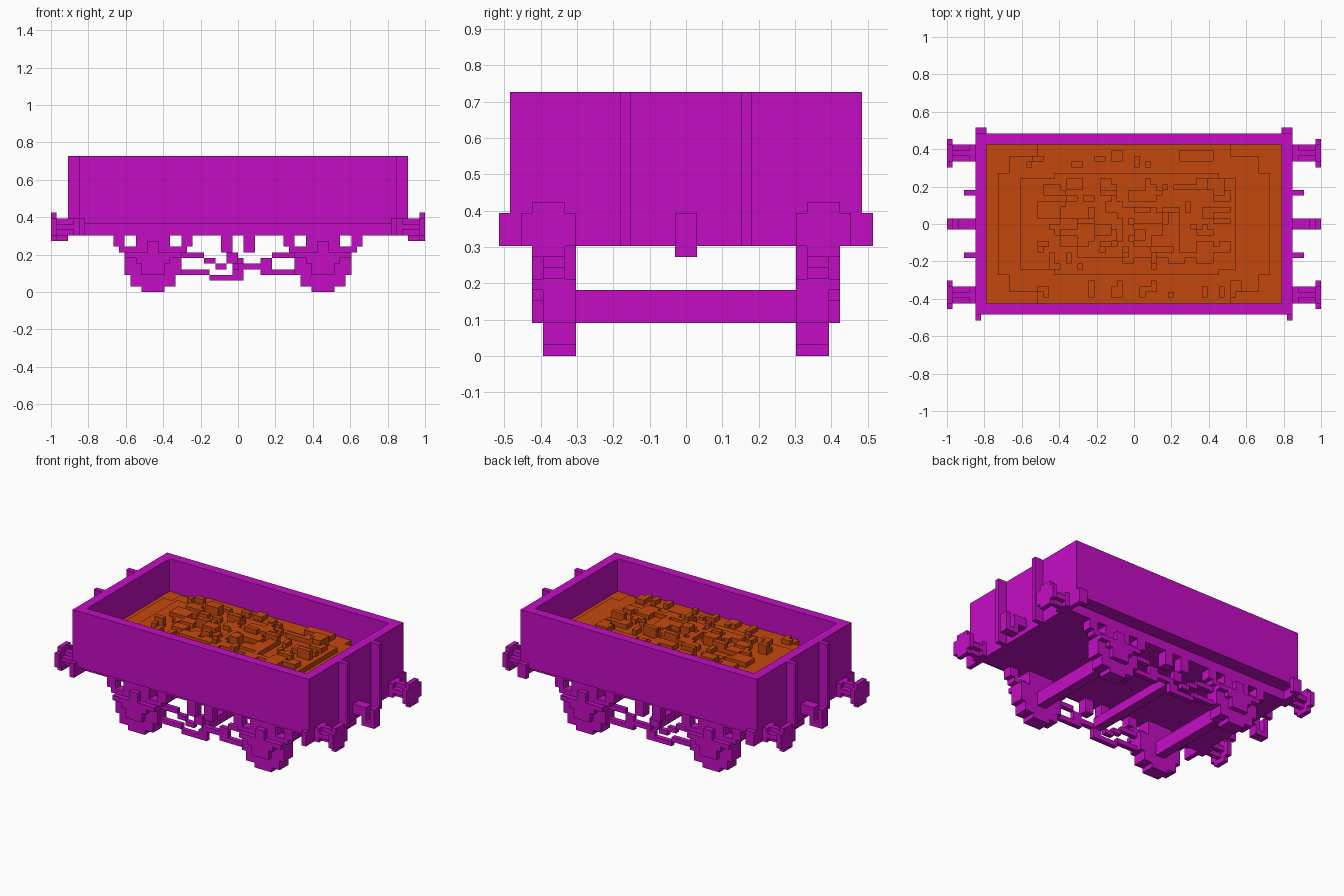
import bpy, bmesh, random
from mathutils import Matrix, Vector

cube = bpy.data.objects.get("Cube")
if cube:
    bpy.data.objects.remove(cube, do_unlink=True)

U = 2 / 66  # one block; all part sizes are whole blocks


def material(name, color):
    m = bpy.data.materials.new(name)
    m.use_nodes = True
    m.diffuse_color = color
    m.node_tree.nodes["Principled BSDF"].inputs["Base Color"].default_value = color
    return m


MAGENTA = material("magenta paint", (0.55, 0.004, 0.55, 1))
ORANGE = material("orange load", (0.55, 0.065, 0.004, 1))


def part(name, boxes, mat=MAGENTA, mirror_x=False, mirror_y=False):
    """Join boxes, each (x0, x1, y0, y1, z0, z1), and mirror them if asked."""
    bm = bmesh.new()
    for sx in (1, -1) if mirror_x else (1,):
        for sy in (1, -1) if mirror_y else (1,):
            for x0, x1, y0, y1, z0, z1 in boxes:
                centre = Vector((sx * (x0 + x1), sy * (y0 + y1), z0 + z1)) * U / 2
                size = Vector((x1 - x0, y1 - y0, z1 - z0)) * U
                bmesh.ops.create_cube(
                    bm, size=1, matrix=Matrix.Translation(centre) @ Matrix.Diagonal(size.to_4d()))
    mesh = bpy.data.meshes.new(name)
    bm.to_mesh(mesh)
    bm.free()
    mesh.materials.append(mat)
    obj = bpy.data.objects.new(name, mesh)
    bpy.context.collection.objects.link(obj)
    return obj


# Body shell and chassis
part("side_walls", [(-28, 28, 14, 16, 12, 24)], mirror_y=True)
part("end_walls", [(26, 28, -14, 14, 12, 24)], mirror_x=True)
part("body_floor", [(-28, 28, -16, 16, 12, 13)])
part("chassis", [(-28, 28, -13, 13, 10, 12)])
part("headstocks", [(27, 28, -17, 17, 10, 13), (26, 28, 16, 17, 10, 13)], mirror_x=True)
part("end_stakes", [(28, 30, 5, 6, 10, 24)], mirror_x=True, mirror_y=True)

# Buffers: cross-shaped shaft and stepped round head
part("buffers", [
    (28, 32, 11, 14, 11, 12), (28, 32, 12, 13, 10, 13), (28, 29, 11, 14, 10, 13),
    (32, 33, 10, 15, 10, 13), (32, 33, 11, 14, 9, 14),
], mirror_x=True, mirror_y=True)

# Coupling hook with hanging link
part("couplings", [
    (28, 31, -1, 1, 11, 13), (30, 31, -1, 1, 9, 13),
    (30, 33, -1, 1, 9, 10), (32, 33, -1, 1, 9, 13),
], mirror_x=True)

# Wheels, suspension and axles at both ends
C = 15
wheel_rows = [(2, 0, 1), (4, 1, 3), (5, 3, 7), (3, 7, 10)]
part("wheels", [(C - h, C + h, 10, 13, a, b) for h, a, b in wheel_rows],
     mirror_x=True, mirror_y=True)
part("springs", [
    (C - 6, C + 6, 11, 13, 7, 8),
    (C - 7, C - 5, 11, 13, 8, 10), (C + 5, C + 7, 11, 13, 8, 10),
    (C - 5, C + 5, 13, 14, 6, 7), (C - 3, C + 3, 13, 14, 5, 6),
], mirror_x=True, mirror_y=True)
part("axle_boxes", [(C - 2, C + 2, 13, 14, 3, 6), (C - 1, C + 1, 13, 14, 6, 9)],
     mirror_x=True, mirror_y=True)
part("axles", [(C - 1, C + 1, -10, 10, 3, 6)], mirror_x=True)

# Brake gear between the wheels
part("brake_hangers", [(1, 3, 11, 13, 7, 10)], mirror_x=True, mirror_y=True)
rods = [(-10, -5, 3, 4), (-10, -6, 6, 7), (-6, -4, 5, 6), (-4, -2, 4, 5),
        (-5, 1, 2, 3), (-2, 0, 5, 7), (-1, 1, 3, 4), (0, 4, 4, 5),
        (4, 6, 3, 6), (5, 10, 3, 4), (6, 10, 6, 7)]
part("brake_rods", [(a, b, 11, 12, c, d) for a, b, c, d in rods], mirror_y=True)
part("brake_shaft", [(-1, 1, -11, 11, 4, 6)])

# Heaped load: stepped layers with loose lumps on top
part("load_base", [(-26, 26, -14, 14, 13, 17)], ORANGE)
layer = [(-24, 24, -9, 9, 17, 18), (-22, 22, -12, 12, 17, 18), (-17, 17, -14, 14, 17, 18)]
layer += [(-20, 18, -8, 8, 18, 19), (-14, 15, -9, 9, 18, 19)]
part("load_heap", layer, ORANGE)
random.seed(4)
lumps = []
for i in range(110):
    x, y = random.randint(-17, 15), random.randint(-8, 6)
    w, d = random.randint(1, 3), random.randint(1, 2)
    lumps.append((x, x + w, y, y + d, 19, 20 + (random.random() < 0.12)))
for i in range(26):
    x, side = random.randint(-19, 18), random.choice((-13, 10))
    y = side + random.randint(0, 1)
    lumps.append((x, x + random.randint(1, 2), y, y + random.randint(1, 2), 18, 19))
part("load_lumps", lumps, ORANGE)
